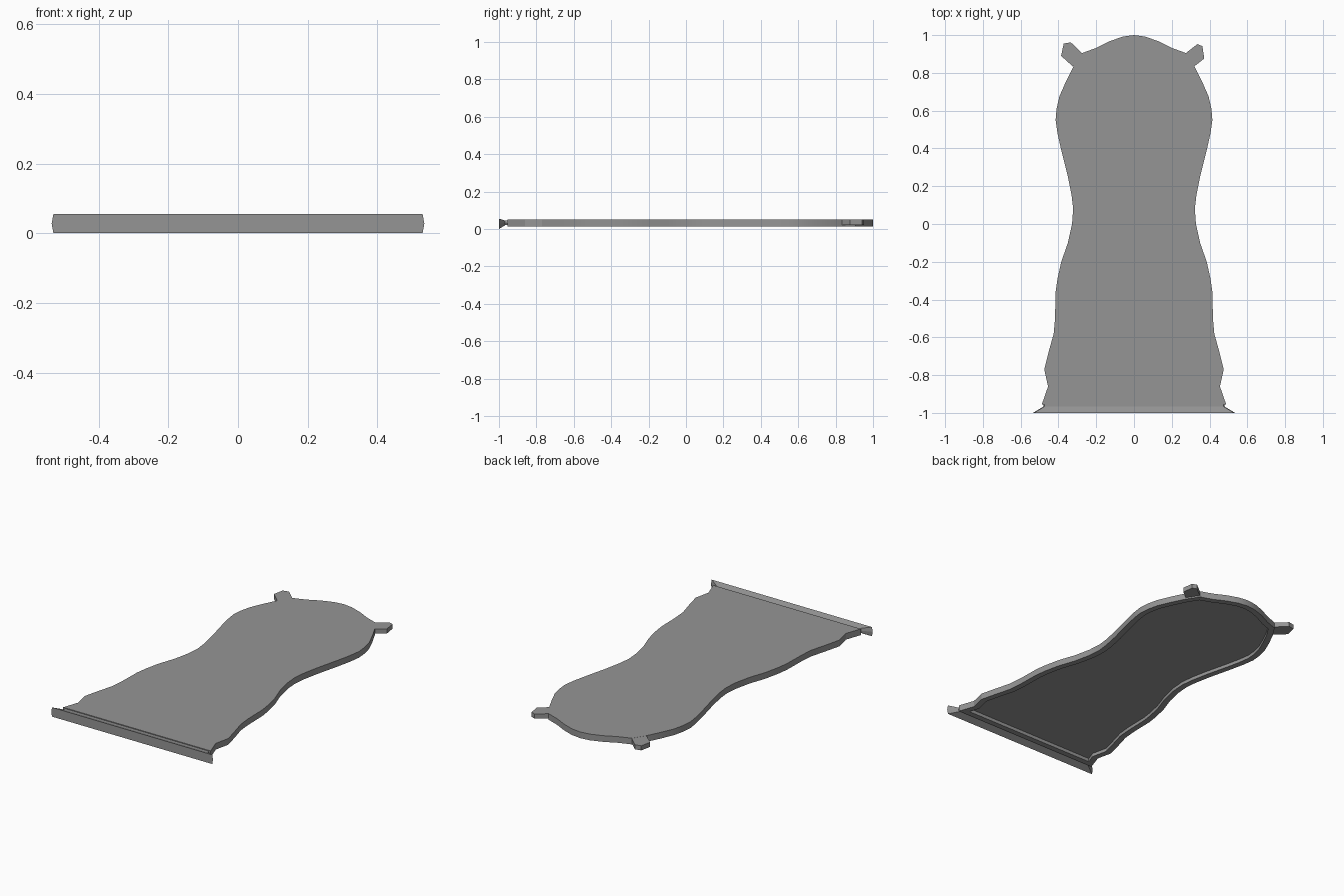
import bpy, bmesh, math

cube = bpy.data.objects.get("Cube")
if cube:
    bpy.data.objects.remove(cube, do_unlink=True)

grey = bpy.data.materials.new("mid grey")
grey.use_nodes = True
colour = (0.3, 0.3, 0.3, 1)
grey.diffuse_color = colour
grey.node_tree.nodes["Principled BSDF"].inputs["Base Color"].default_value = colour


def finish(name, bm):
    bmesh.ops.recalc_face_normals(bm, faces=bm.faces)
    mesh = bpy.data.meshes.new(name)
    bm.to_mesh(mesh)
    bm.free()
    mesh.materials.append(grey)
    obj = bpy.data.objects.new(name, mesh)
    bpy.context.collection.objects.link(obj)
    return obj


def slab(bm, outline, low, high):
    """Extrude a flat outline upwards and return its bottom face."""
    bottom = bm.faces.new([bm.verts.new((x, y, low)) for x, y in outline])
    top = bm.faces.new([bm.verts.new((x, y, high)) for x, y in outline])
    n = len(outline)
    for i in range(n):
        j = (i + 1) % n
        bm.faces.new((bottom.verts[i], bottom.verts[j], top.verts[j], top.verts[i]))
    return bottom


# Curved plate: half outline mirrored, hollowed underneath
half = [(.06, .992), (.13, .967), (.2, .932), (.275, .905), (.32, .835),
        (.36, .755), (.395, .675), (.41, .61), (.415, .55), (.405, .48),
        (.385, .39), (.35, .25), (.33, .15), (.322, .08), (.328, 0),
        (.35, -.1), (.385, -.2), (.405, -.29), (.415, -.36), (.418, -.5),
        (.425, -.58), (.45, -.67), (.475, -.77), (.455, -.86), (.488, -.955)]
outline = [(0, 1)] + half + [(-x, y) for x, y in reversed(half)]
bm = bmesh.new()
bottom = slab(bm, outline, .013, .05)
bmesh.ops.recalc_face_normals(bm, faces=bm.faces)
bmesh.ops.inset_region(bm, faces=[bottom], thickness=.035, use_even_offset=True)
hollow = bmesh.ops.extrude_face_region(bm, geom=[bottom])
bmesh.ops.translate(bm, vec=(0, 0, .02),
                    verts=[v for v in hollow["geom"] if isinstance(v, bmesh.types.BMVert)])
if bottom.is_valid:
    bmesh.ops.delete(bm, geom=[bottom], context="FACES_ONLY")
plate = finish("curved_plate", bm)
bpy.context.view_layer.objects.active = plate
plate.select_set(True)
bpy.ops.object.shade_smooth_by_angle(angle=math.radians(25))

# Corner lugs, the right one a little longer
lugs = {"left_lug": [(.29, .84), (.32, .835), (.372, .876), (.362, .942),
                     (.335, .952), (.275, .905), (.25, .88)],
        "right_lug": [(-.29, .84), (-.325, .835), (-.386, .89), (-.372, .955),
                      (-.335, .962), (-.275, .905), (-.25, .88)]}
for name, points in lugs.items():
    bm = bmesh.new()
    slab(bm, points, .022, .0495)
    finish(name, bm)

# Flared end flange: six-sided sections lofted from the neck outwards
sections = [(-.945, .475, .02, .045), (-.967, .475, .02, .045), (-1, .53, 0, .055)]
bm = bmesh.new()
rings = []
for y, w, low, high in sections:
    mid = (low + high) / 2
    ring = [(-w, low), (w, low), (w + .005, mid), (w, high), (-w, high), (-w - .005, mid)]
    rings.append([bm.verts.new((x, y, z)) for x, z in ring])
for a, b in zip(rings, rings[1:]):
    for i in range(6):
        j = (i + 1) % 6
        bm.faces.new((a[i], a[j], b[j], b[i]))
bm.faces.new(rings[0])
bm.faces.new(rings[-1])
finish("end_flange", bm)
